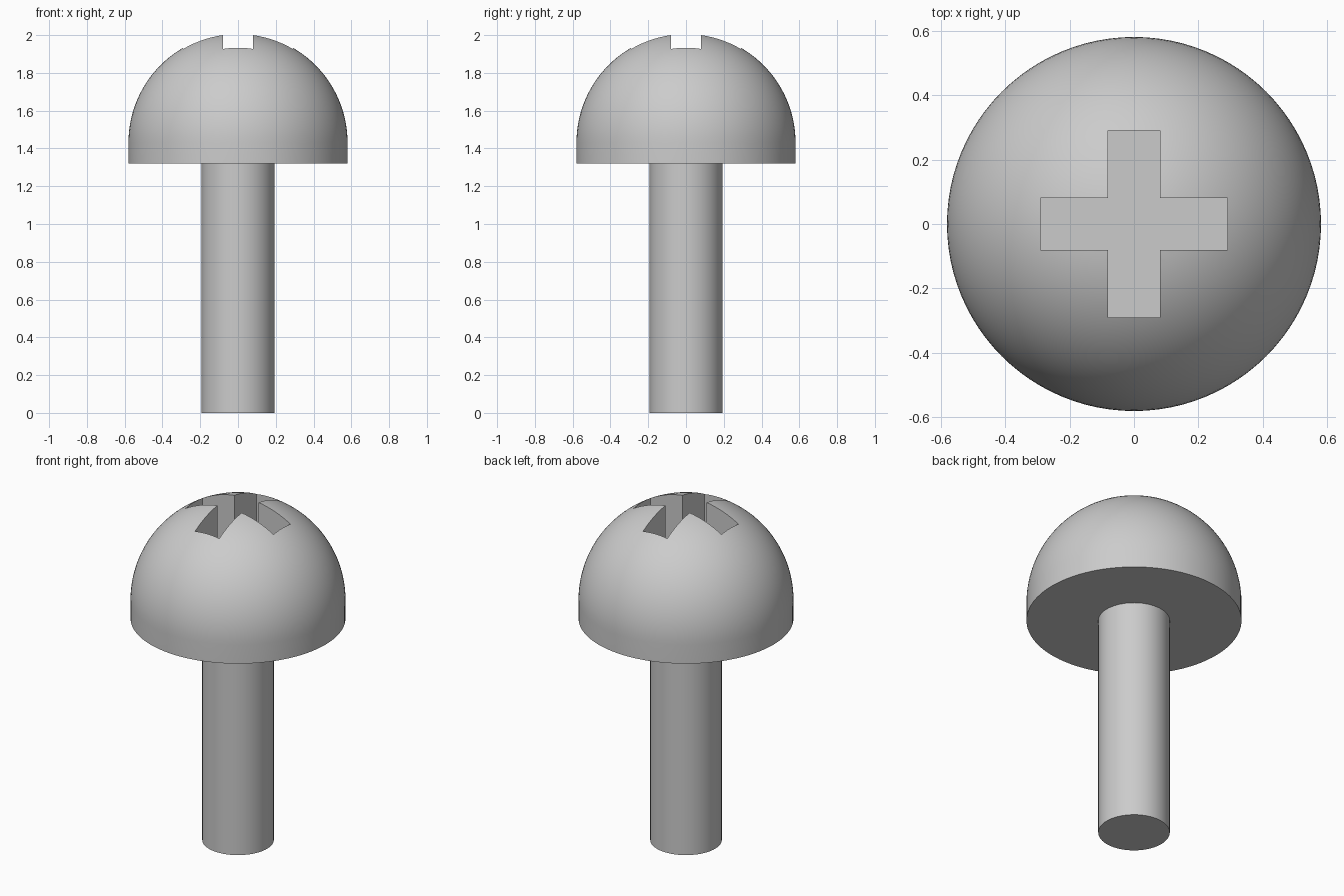
import bpy, bmesh, math

cube = bpy.data.objects.get("Cube")
if cube:
    bpy.data.objects.remove(cube, do_unlink=True)

HEAD_R, HEAD_Z, DOME_Z = 0.58, 1.32, 1.431
SHAFT_R = 0.193
SLOT_LEN, SLOT_W, SLOT_Z = 0.29, 0.08, 1.7

steel = bpy.data.materials.new("light grey steel")
steel.use_nodes = True
grey = (0.6, 0.6, 0.6, 1)
steel.diffuse_color = grey
steel.node_tree.nodes["Principled BSDF"].inputs["Base Color"].default_value = grey


def make_object(name, bm):
    bmesh.ops.recalc_face_normals(bm, faces=bm.faces)
    mesh = bpy.data.meshes.new(name)
    bm.to_mesh(mesh)
    bm.free()
    mesh.materials.append(steel)
    obj = bpy.data.objects.new(name, mesh)
    bpy.context.collection.objects.link(obj)
    return obj


def lathe(name, profile, steps=96):
    """Revolve (radius, height) points about z."""
    bm = bmesh.new()
    verts = [bm.verts.new((r, 0, z)) for r, z in profile]
    edges = [bm.edges.new(pair) for pair in zip(verts, verts[1:])]
    bmesh.ops.spin(bm, geom=verts + edges, cent=(0, 0, 0), axis=(0, 0, 1),
                   angle=math.tau, steps=steps)
    bmesh.ops.remove_doubles(bm, verts=bm.verts, dist=1e-5)
    return make_object(name, bm)


def smooth(obj):
    bpy.ops.object.select_all(action="DESELECT")
    obj.select_set(True)
    bpy.context.view_layer.objects.active = obj
    bpy.ops.object.shade_smooth_by_angle(angle=math.radians(30))


# Domed head with a short straight rim
rings = 28
dome = [(HEAD_R * math.cos(a), DOME_Z + HEAD_R * math.sin(a))
        for a in (math.pi / 2 * i / rings for i in range(rings))]
head = lathe("head", [(0, HEAD_Z), (HEAD_R, HEAD_Z)] + dome + [(0, DOME_Z + HEAD_R)])

# Cross-shaped recess cutter
bm = bmesh.new()
quarter = [(SLOT_LEN, -SLOT_W), (SLOT_LEN, SLOT_W), (SLOT_W, SLOT_W)]
outline = []
for _ in range(4):
    outline += quarter
    quarter = [(-y, x) for x, y in quarter]
base = bm.faces.new([bm.verts.new((x, y, SLOT_Z)) for x, y in outline])
top = bmesh.ops.extrude_face_region(bm, geom=[base])["geom"]
bmesh.ops.translate(bm, vec=(0, 0, 0.5),
                    verts=[v for v in top if isinstance(v, bmesh.types.BMVert)])
cutter = make_object("cross_cutter", bm)
cutter.hide_render = True

# Cut the recess
cut = head.modifiers.new("cross recess", "BOOLEAN")
cut.operation = "DIFFERENCE"
cut.solver = "EXACT"
cut.object = cutter
bpy.ops.object.select_all(action="DESELECT")
head.select_set(True)
bpy.context.view_layer.objects.active = head
bpy.ops.object.modifier_apply(modifier=cut.name)
bpy.data.objects.remove(cutter, do_unlink=True)

# Plain cylindrical shaft
shaft = lathe("shaft", [(0, 0), (SHAFT_R, 0), (SHAFT_R, HEAD_Z + 0.03), (0, HEAD_Z + 0.03)], 64)

for part in (head, shaft):
    smooth(part)
